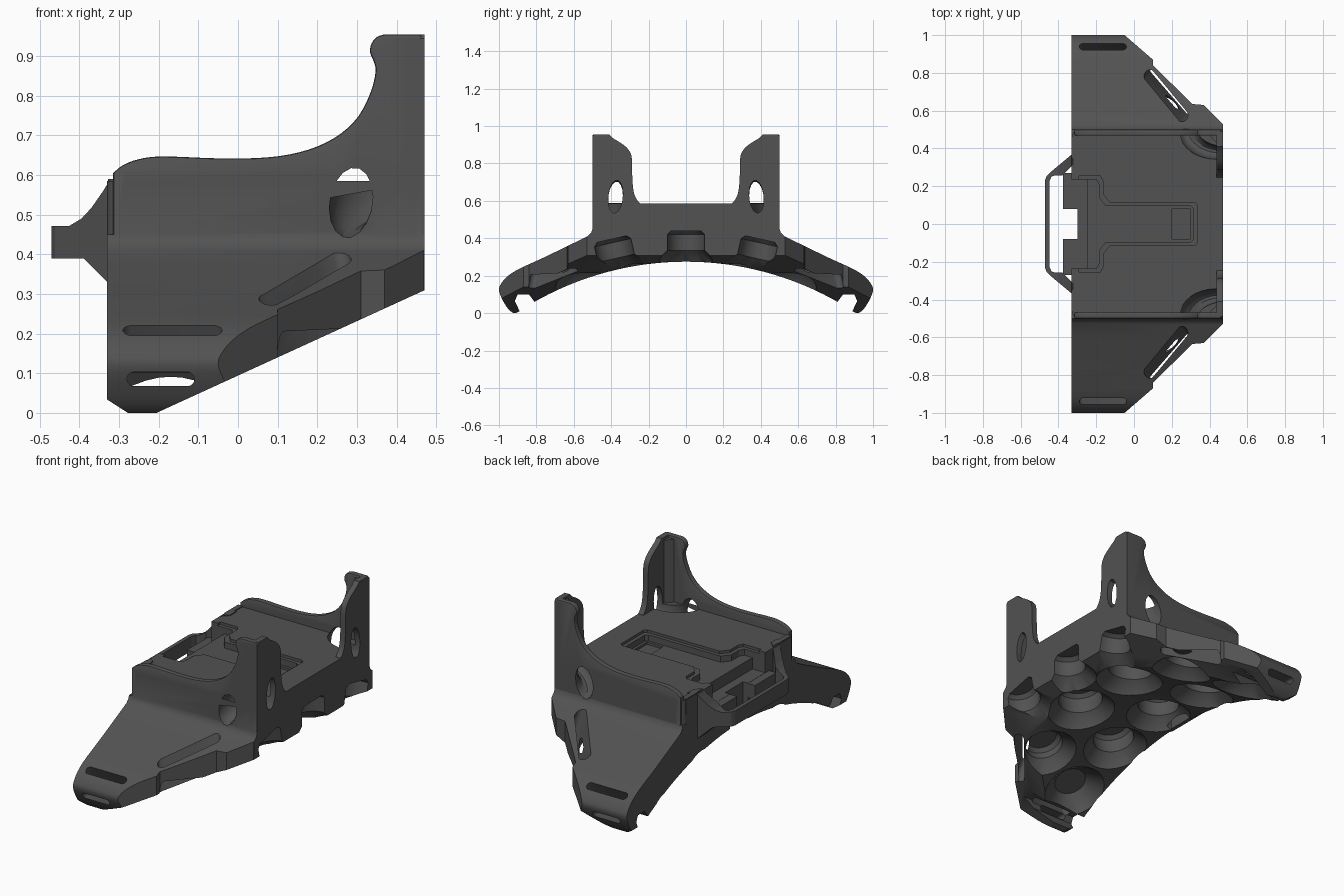
import bpy, bmesh, math
from mathutils import Vector, Matrix

if "Cube" in bpy.data.objects:
    bpy.data.objects.remove(bpy.data.objects["Cube"])

grey = bpy.data.materials.new("dark_grey")
grey.diffuse_color = (0.085, 0.085, 0.085, 1)
grey.use_nodes = True
grey.node_tree.nodes["Principled BSDF"].inputs["Base Color"].default_value = grey.diffuse_color


def from_bmesh(name, bm):
    bmesh.ops.recalc_face_normals(bm, faces=bm.faces)
    me = bpy.data.meshes.new(name)
    bm.to_mesh(me)
    bm.free()
    ob = bpy.data.objects.new(name, me)
    bpy.context.collection.objects.link(ob)
    me.materials.append(grey)
    return ob


def prism(name, pts, axis, lo, hi, bevel=0):
    """Extrude a 2D outline along x, y or z."""
    place = {'x': lambda a, b, t: (t, a, b), 'y': lambda a, b, t: (a, t, b),
             'z': lambda a, b, t: (a, b, t)}[axis]
    bm = bmesh.new()
    face = bm.faces.new([bm.verts.new(place(a, b, lo)) for a, b in pts])
    ext = bmesh.ops.extrude_face_region(bm, geom=[face])
    move = Vector(place(0, 0, hi - lo))
    bmesh.ops.translate(bm, vec=move, verts=[v for v in ext['geom'] if isinstance(v, bmesh.types.BMVert)])
    bmesh.ops.recalc_face_normals(bm, faces=bm.faces)
    if bevel:
        rim = [e for e in bm.edges if abs((e.verts[0].co - e.verts[1].co).normalized().dot(move.normalized())) < .5]
        bmesh.ops.bevel(bm, geom=rim, offset=bevel, segments=2, affect='EDGES', profile=.5)
    return from_bmesh(name, bm)


def box(name, x0, x1, y0, y1, z0, z1):
    return prism(name, [(x0, y0), (x1, y0), (x1, y1), (x0, y1)], 'z', z0, z1)


def hull(name, pts):
    bm = bmesh.new()
    for p in pts:
        bm.verts.new(p)
    bmesh.ops.convex_hull(bm, input=bm.verts)
    return from_bmesh(name, bm)


def smooth_path(pts, n=4):
    """Catmull-Rom curve through the points."""
    p = [Vector(q) for q in [pts[0]] + pts + [pts[-1]]]
    out = []
    for a, b, c, d in zip(p, p[1:], p[2:], p[3:]):
        for k in range(n):
            t = k / n
            v = .5 * (2 * b + (c - a) * t + (2 * a - 5 * b + 4 * c - d) * t * t + (3 * b - a - 3 * c + d) * t ** 3)
            out.append((v.x, v.y))
    return out + [pts[-1]]


def slot(name, half_len, half_wid, lo, hi, matrix):
    """Round-ended slot cutter."""
    pts = []
    for k in range(16):
        a = 2 * math.pi * (k + .5) / 16
        c = half_len - half_wid
        pts.append(((c if math.cos(a) > 0 else -c) + half_wid * math.cos(a), half_wid * math.sin(a)))
    ob = prism(name, pts, 'z', lo, hi)
    ob.data.transform(matrix)
    return ob


def combine(target, other, op):
    mod = target.modifiers.new(op, 'BOOLEAN')
    mod.operation, mod.solver, mod.object = op, 'EXACT', other
    bpy.context.view_layer.update()
    dg = bpy.context.evaluated_depsgraph_get()
    me = bpy.data.meshes.new_from_object(target.evaluated_get(dg))
    target.modifiers.remove(mod)
    target.data = me
    bpy.data.objects.remove(other, do_unlink=True)


def cut(other):
    combine(body, other, 'DIFFERENCE')


def add(other):
    combine(body, other, 'UNION')


def mir(pts, s):
    return [(x, y * s) for x, y in pts]


# saddle body with curved underside and drooping wings
R, C = 1.635, -1.36
tip = smooth_path([(.88, .243), (.93, .215), (.965, .187), (.99, .155), (1, .125), (.988, .085), (.96, .035),
                   (.935, .008), (.915, 0), (.885, .012)])
half = [(.5, .585), (.5, .45), (.507, .43), (.525, .412), (.6, .375), (.75, .302)] + tip
under = [(y, C + math.sqrt(R * R - y * y)) for y in [.84 - .84 * k / 16 for k in range(16)]]
right = half + under
body = prism("body", right + [(0, .275)] + [(-y, z) for y, z in reversed(right)], 'x', -.33, .47)

# wing plan outline, tip chamfer, and hollow behind the hooked tip
plan = [(.468, .53), (.37, .63), (.31, .635), (.1, .84), (.1, .87), (-.05, 1.0), (-.06, 1.1), (.6, 1.1), (.6, .53)]
hollow = [(.81, .06), (.84, .1), (.9, .1), (.915, .065), (.885, .0), (.86, -.05), (.81, -.05)]
for s in (1, -1):
    cut(prism("outline_cutter", mir(plan, s), 'z', -.1, .7))
    cut(hull("tip_chamfer", [(x, y * s, z) for x, h in ((-.34, .04), (-.27, -.005))
                             for y, z in ((.8, h), (1.1, h), (.8, -.1), (1.1, -.1))]))
    cut(prism("tip_hollow", [(y * s, z) for y, z in hollow], 'x', -.4, .05))
    cut(prism("corner_round", mir([(-.34, .46), (-.33, .46), (-.326, .476), (-.318, .488), (-.306, .497),
                                   (-.29, .5), (-.29, .51), (-.34, .51)], s), 'z', .45, .7))
# sloped plane that trims the underside towards the front edge
cut(prism("underside_trim", [(.57, .355), (-.21, -.002), (-.21, -.1), (.57, -.1)], 'y', -1.1, 1.1))

# flared round pockets in the underside, set square to the curve: x, y positions, depth, radius
rows = [(.47, (0, .36, -.36), .165, .1), (.2, (.2, -.2), .17, .118), (.14, (.56, -.56), .12, .1),
        (-.17, (0, .36, -.36), .16, .11), (-.17, (.7, -.7), .08, .105)]
for x, ys, top, rad in rows:
    for y in ys:
        bm = bmesh.new()
        rings = []
        for r, h in ((rad + .08, -.06), (rad + .06, 0), (rad, .06), (rad, top - .02), (rad - .02, top)):
            rings.append([bm.verts.new((r * math.cos(k * math.pi / 14), r * math.sin(k * math.pi / 14), h))
                          for k in range(28)])
        for a, b in zip(rings, rings[1:]):
            for k in range(28):
                bm.faces.new((a[k], a[(k + 1) % 28], b[(k + 1) % 28], b[k]))
        bm.faces.new(rings[0])
        bm.faces.new(rings[-1])
        ang = math.asin(y / R)
        bm.transform(Matrix.Translation((x, y, C + R * math.cos(ang))) @ Matrix.Rotation(-ang, 4, 'X'))
        cut(from_bmesh("pocket_cutter", bm))

# tray side walls, corner posts and rear wall ends
crest = smooth_path([(-.315, .605), (-.29, .625), (-.25, .64), (-.19, .647), (-.05, .642), (.05, .643),
                     (.13, .652), (.2, .672), (.26, .705), (.305, .75), (.335, .81), (.347, .86), (.343, .885),
                     (.333, .91), (.337, .932), (.35, .948), (.37, .955)], 3)
side = [(-.315, .42)] + crest + [(.458, .955), (.47, .942), (.47, .42)]
post = [(.5, .42), (.5, .945), (.49, .955), (.41, .955)] + smooth_path(
    [(.39, .935), (.335, .9), (.305, .87), (.29, .83), (.287, .72), (.28, .65), (.265, .61), (.245, .586)], 3)
post.append((.245, .42))
for s in (1, -1):
    add(prism("side_wall", side, 'y', *sorted((s * .468, s * .5)), bevel=.006))
    add(prism("corner_post", [(y * s, z) for y, z in post], 'x', .438, .47))
    add(hull("post_fillet", [(x, y * s, z) for z in (.45, .94)
                             for x, y in ((.46, .49), (.395, .475), (.445, .42))]))

# stepped T-shaped recess in the floor
for z, g in ((.57, .02), (.535, 0)):
    t = [(-.29, .235 + g), (-.2 + g, .235 + g), (-.185 + g, .21 + g), (-.185 + g, .14 + g), (-.15 + g, .095 + g),
         (.3 + g, .095 + g), (.315 + g, .08 + g)]
    cut(prism("recess_cutter", t + [(x, -y) for x, y in reversed(t)], 'z', z, .7))
cut(box("rear_opening", -.345, -.25, -.235, .235, .471, .7))
cut(box("rear_notch", -.4, -.3, -.08, .08, .2, .7))
cut(box("recess_pad", .2, .3, -.08, .08, .522, .56))

for s in (1, -1):
    # curved strap channel around each corner
    bm = bmesh.new()
    n, m = 40, 16
    ring = [[bm.verts.new(((.175 + .055 * math.cos(b)) * math.cos(a), (.175 + .055 * math.cos(b)) * math.sin(a),
                           .087 * math.sin(b))) for b in [2 * math.pi * j / m for j in range(m)]]
            for a in [2 * math.pi * i / n for i in range(n)]]
    for i in range(n):
        for j in range(m):
            bm.faces.new((ring[i][j], ring[(i + 1) % n][j], ring[(i + 1) % n][(j + 1) % m], ring[i][(j + 1) % m]))
    shear = Matrix.Identity(4)
    shear[1][1] = .72
    shear[2][0], shear[2][1] = .26, -.26 * s
    bm.transform(Matrix.Translation((.46, .502 * s, .575)) @ shear)
    cut(from_bmesh("channel_cutter", bm))
    # tip strap slots: one through the top, one through the edge
    cut(slot("top_slot", .125, .021, -.13, .1, Matrix.Translation((-.165, .94 * s, .21))
             @ Matrix.Rotation(-.45 * s, 4, 'X')))
    cut(slot("edge_slot", .085, .018, -.1, .1,
             Matrix.Translation((-.195, .98 * s, .085)) @ Matrix.Rotation(math.pi / 2, 4, 'X')))
    # diagonal strap slot that leans outwards below a slim bar
    turn = Matrix.Rotation(math.atan2(-.22 * s, .23), 4, 'Z')
    lean = Matrix.Rotation(.3 * s, 4, Vector((.72, -.69 * s, 0)))
    cut(slot("diagonal_slot", .165, .027, -.3, .15, Matrix.Translation((.175, .685 * s, .31)) @ lean @ turn))

# rear handle half: plan ring trimmed to its side profile, then mirrored
outer = [(-.29, .4), (-.325, .372), (-.445, .272), (-.462, .255), (-.47, .235)]
inner = [(-.448, .225), (-.437, .25), (-.42, .257), (-.38, .257), (-.29, .345)]
profile = [(-.28, .59), (-.322, .59), (-.34, .56), (-.37, .517), (-.395, .49), (-.425, .472), (-.48, .472),
           (-.48, .39), (-.39, .39), (-.33, .33), (-.28, .33)]
handle = prism("handle", outer + [(-.47, 0), (-.448, 0)] + inner, 'z', .3, .7)
combine(handle, prism("handle_profile", profile, 'y', -.6, .6), 'INTERSECT')
# tabs between the handle and the tray, and rear wall ends
tab = box("rear_tab", -.375, -.29, .08, .27, .39, .47)
wall = box("rear_wall", -.328, -.3, .35, .47, .5, .59)
for ob in (handle, tab, wall):
    mod = ob.modifiers.new("mirror", 'MIRROR')
    mod.use_axis = (False, True, False)

# finish: smooth curves, crisp edges
body.name = "strap_mount_body"
if not body.data.materials:
    body.data.materials.append(grey)
bpy.context.view_layer.objects.active = body
body.select_set(True)
bpy.ops.object.shade_smooth_by_angle(angle=math.radians(30))
